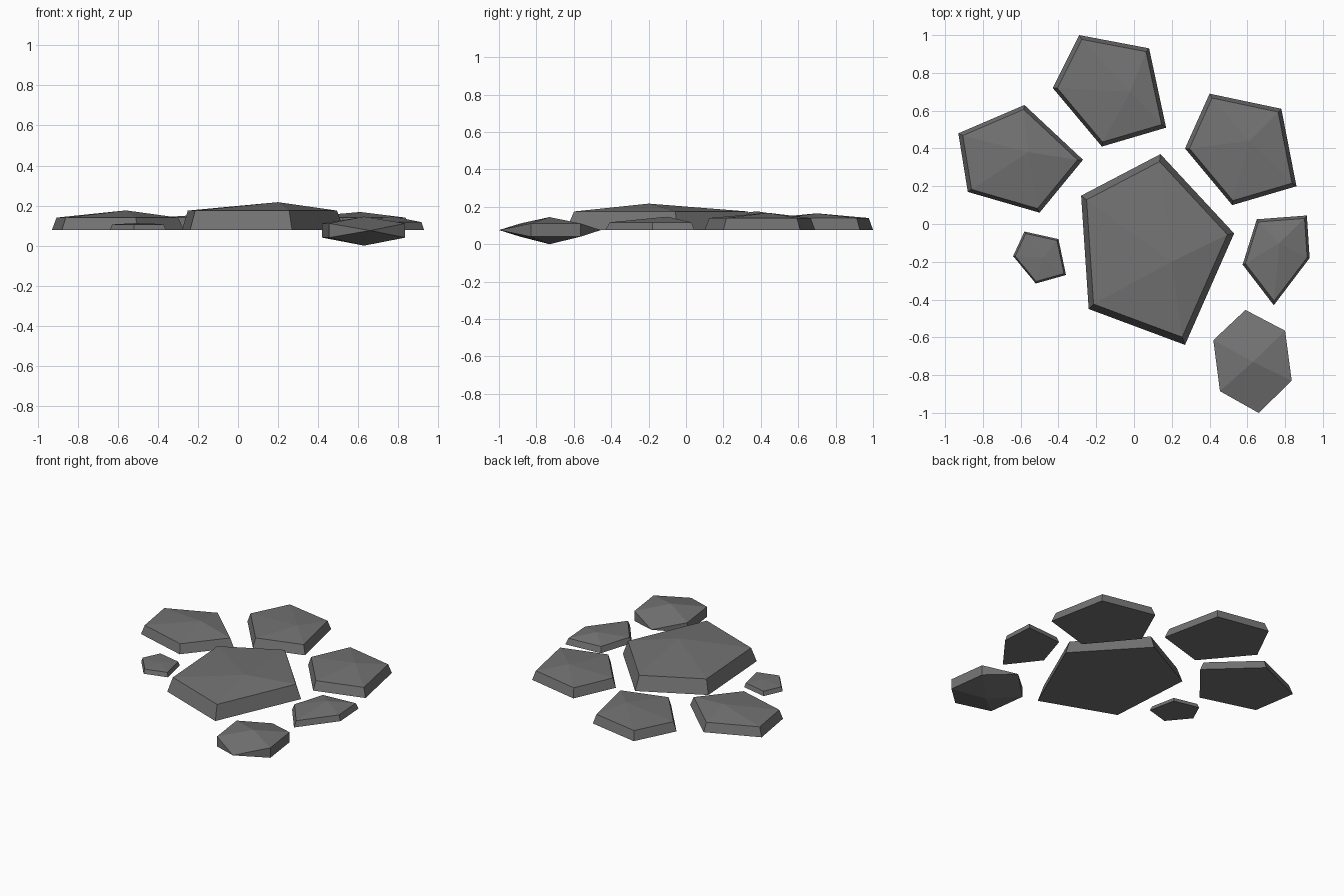
import bpy
import bmesh
from mathutils import Vector

cube = bpy.data.objects.get("Cube")
if cube:
    bpy.data.objects.remove(cube, do_unlink=True)

# Single stone colour
stone_grey = bpy.data.materials.new("stone_grey")
stone_grey.use_nodes = True
GREY = (0.17, 0.17, 0.17, 1)
stone_grey.diffuse_color = GREY
stone_grey.node_tree.nodes["Principled BSDF"].inputs["Base Color"].default_value = GREY

GROUND = 0.077   # level of the flat undersides


def finish(name, bm):
    bmesh.ops.recalc_face_normals(bm, faces=bm.faces[:])
    mesh = bpy.data.meshes.new(name)
    bm.to_mesh(mesh)
    bm.free()
    mesh.materials.append(stone_grey)
    obj = bpy.data.objects.new(name, mesh)
    bpy.context.collection.objects.link(obj)


def fan(bm, ring, apex):
    """Close a ring of vertices with triangles meeting at an apex."""
    tip = bm.verts.new(apex)
    for a, b in zip(ring, ring[1:] + ring[:1]):
        bm.faces.new((a, b, tip))


def slab(name, outline, rim_z, apex, inset=0.92):
    """Flat-bottomed stone with sloping sides and a low pointed top."""
    bm = bmesh.new()
    centre = sum((Vector(p) for p in outline), Vector((0, 0))) / len(outline)
    base = [bm.verts.new((x, y, GROUND)) for x, y in outline]
    rim = []
    for p in outline:
        q = centre + (Vector(p) - centre) * inset
        rim.append(bm.verts.new((q.x, q.y, rim_z)))
    bm.faces.new(base)
    for i in range(len(base)):
        j = (i + 1) % len(base)
        bm.faces.new((base[i], base[j], rim[j], rim[i]))
    fan(bm, rim, apex)
    finish(name, bm)


def pebble(name, outline, tips, low, high, top, bottom):
    """Faceted stone with upright sides that close to a point at the tips."""
    bm = bmesh.new()
    lower, upper = [], []
    for i, (x, y) in enumerate(outline):
        if i in tips:
            v = bm.verts.new((x, y, (low + high) / 2))
            lower.append(v)
            upper.append(v)
        else:
            lower.append(bm.verts.new((x, y, low)))
            upper.append(bm.verts.new((x, y, high)))
    for i in range(len(outline)):
        j = (i + 1) % len(outline)
        corners = (lower[i], lower[j], upper[j], upper[i])
        bm.faces.new(list(dict.fromkeys(corners)))
    fan(bm, upper, top)
    fan(bm, lower, bottom)
    finish(name, bm)


# Large middle stone
slab("centre_stone", [(0.14, 0.37), (0.53, -0.05), (0.27, -0.64), (-0.24, -0.45), (-0.28, 0.15)],
     0.175, (0.2, -0.2, 0.217))

# Medium stones around the back
slab("back_stone", [(-0.29, 1.0), (0.08, 0.93), (0.17, 0.51), (-0.17, 0.41), (-0.43, 0.72)],
     0.14, (-0.02, 0.7, 0.165))
slab("back_right_stone", [(-0.93, 0.48), (-0.58, 0.63), (-0.27, 0.34), (-0.5, 0.06), (-0.88, 0.17)],
     0.14, (-0.56, 0.38, 0.176))
slab("back_left_stone", [(0.4, 0.69), (0.78, 0.61), (0.86, 0.2), (0.52, 0.1), (0.27, 0.4)],
     0.14, (0.61, 0.44, 0.168))

# Small stones at the sides
slab("small_right_stone", [(-0.58, -0.04), (-0.4, -0.08), (-0.36, -0.27), (-0.52, -0.315), (-0.64, -0.17)],
     0.106, (-0.48, -0.18, 0.114))
slab("small_left_stone", [(0.65, 0.025), (0.915, 0.045), (0.93, -0.18), (0.74, -0.43), (0.575, -0.215)],
     0.117, (0.77, -0.1, 0.147))

# Loose double-pointed stone at the front
pebble("front_pebble", [(0.59, -0.455), (0.8, -0.565), (0.835, -0.83), (0.66, -1.0), (0.455, -0.885), (0.42, -0.615)],
       (0, 3), 0.04, 0.111, (0.63, -0.73, 0.145), (0.63, -0.73, 0))
